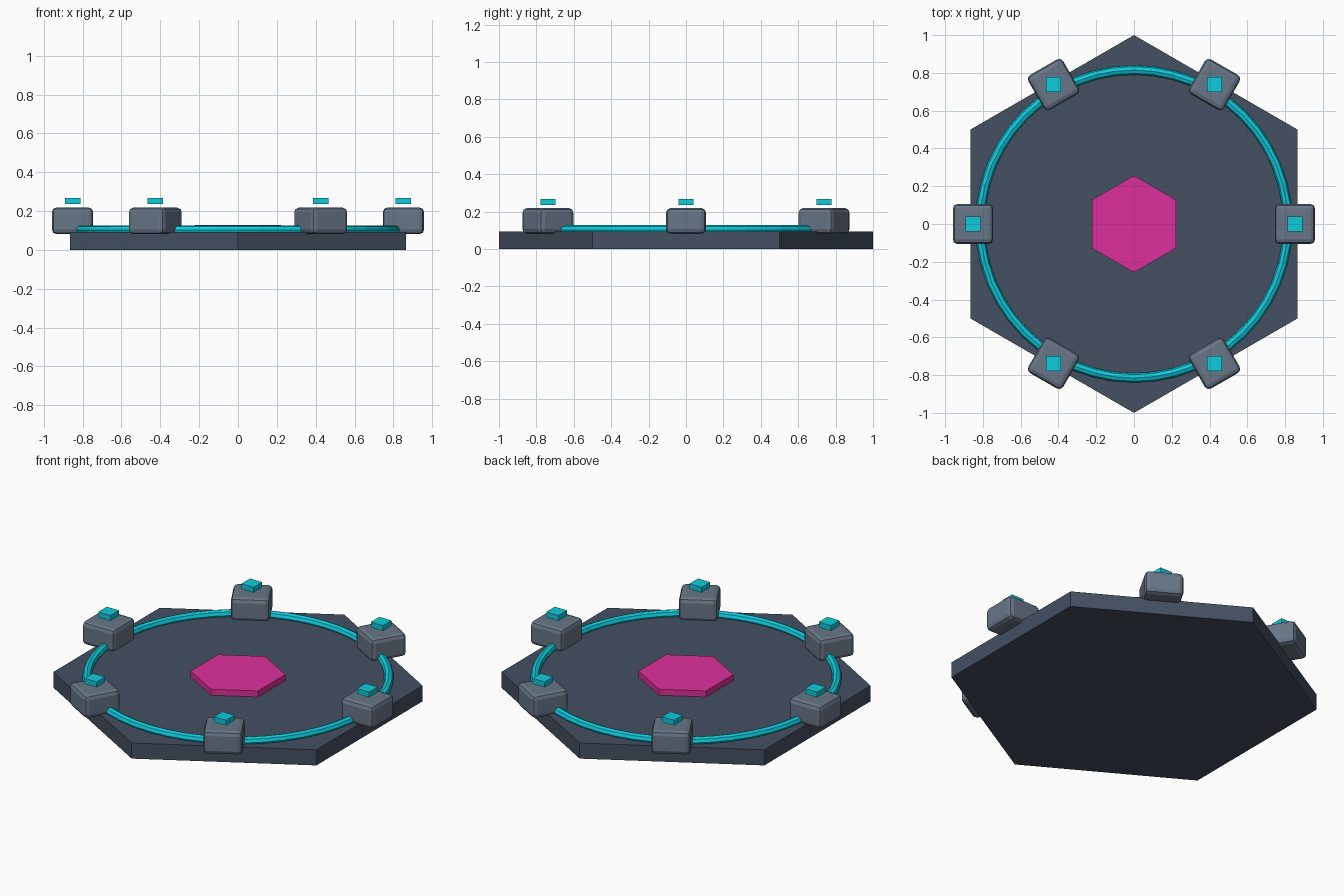
import bpy
from math import pi, cos, sin

if "Cube" in bpy.data.objects:
    bpy.data.objects.remove(bpy.data.objects["Cube"])


def material(name, rgb):
    m = bpy.data.materials.new(name)
    m.diffuse_color = (*rgb, 1)
    m.use_nodes = True
    m.node_tree.nodes["Principled BSDF"].inputs["Base Color"].default_value = m.diffuse_color
    return m


slate = material("slate", (0.058, 0.08, 0.12))
steel = material("steel", (0.138, 0.181, 0.242))
cyan = material("cyan", (0.004, 0.6, 0.73))
magenta = material("magenta", (0.73, 0.03, 0.33))


def finish(name, mat):
    ob = bpy.context.object
    ob.name = name
    ob.data.materials.append(mat)
    return ob


def hexagon(name, radius, z0, z1, mat):
    bpy.ops.mesh.primitive_cylinder_add(vertices=6, radius=radius, depth=z1 - z0,
                                        location=(0, 0, (z0 + z1) / 2))
    return finish(name, mat)


def box(name, loc, size, mat, turn=0.0):
    bpy.ops.mesh.primitive_cube_add(size=1, location=loc, rotation=(0, 0, turn))
    ob = finish(name, mat)
    ob.scale = size
    bpy.ops.object.transform_apply(location=False, rotation=False, scale=True)
    return ob


# Hexagonal platform and raised centre plate
hexagon("platform", 1.0, 0, 0.093, slate)
hexagon("centre_plate", 0.256, 0.09, 0.129, magenta)

# Glowing ring half sunk into the platform
bpy.ops.mesh.primitive_torus_add(major_radius=0.815, minor_radius=0.025,
                                 major_segments=48, minor_segments=8,
                                 location=(0, 0, 0.102))
finish("energy_ring", cyan)

# Six rounded pylons facing outward, each with a floating square light
for i in range(6):
    a = i * pi / 3
    x, y = 0.852 * cos(a), 0.852 * sin(a)
    block = box(f"pylon_{i + 1}", (x, y, 0.15), (0.213, 0.213, 0.138), steel, a)
    bev = block.modifiers.new("rounding", 'BEVEL')
    bev.width = 0.025
    bev.segments = 2
    box(f"pylon_light_{i + 1}", (x, y, 0.252), (0.08, 0.08, 0.032), cyan)
